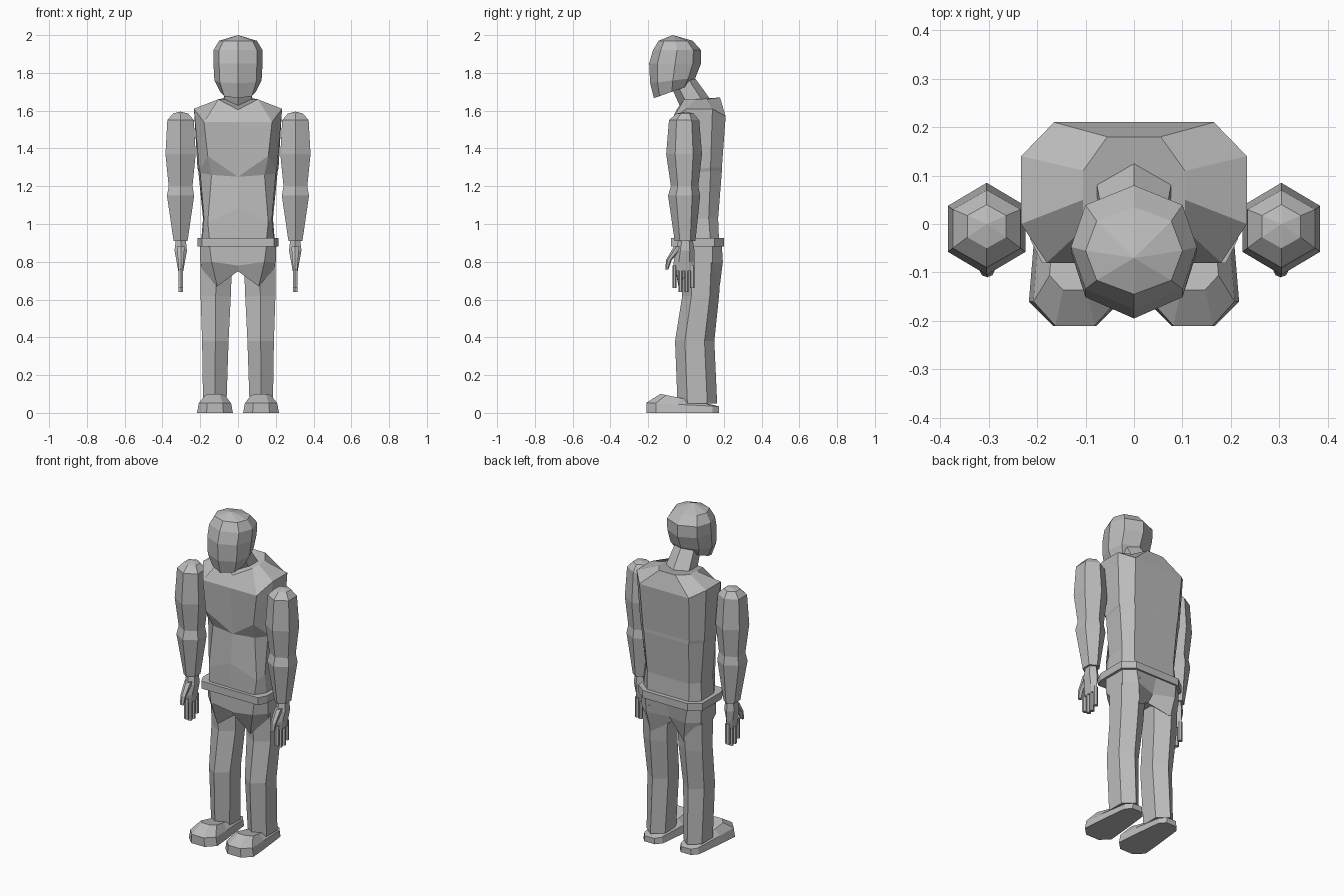
import bpy
import bmesh

cube = bpy.data.objects.get("Cube")
if cube:
    bpy.data.objects.remove(cube, do_unlink=True)

grey = bpy.data.materials.new("plain grey")
grey.use_nodes = True
shade = (0.5, 0.5, 0.5, 1)
grey.diffuse_color = shade
grey.node_tree.nodes["Principled BSDF"].inputs["Base Color"].default_value = shade


def loft(name, rings, side=1):
    """Skin a stack of closed rings given in hundredths; side -1 mirrors in x."""
    bm = bmesh.new()
    loops = [[bm.verts.new((side * x / 100, y / 100, z / 100)) for x, y, z in ring]
             for ring in rings]
    n = len(loops[0])
    for low, high in zip(loops, loops[1:]):
        for i in range(n):
            j = (i + 1) % n
            bm.faces.new((low[i], low[j], high[j], high[i]))
    bm.faces.new(loops[0])
    bm.faces.new(loops[-1])
    bmesh.ops.remove_doubles(bm, verts=bm.verts, dist=0.0005)
    bmesh.ops.recalc_face_normals(bm, faces=bm.faces)
    mesh = bpy.data.meshes.new(name)
    bm.to_mesh(mesh)
    bm.free()
    mesh.materials.append(grey)
    obj = bpy.data.objects.new(name, mesh)
    bpy.context.collection.objects.link(obj)


def whole(half):
    """Close a half ring running front to back by mirroring it."""
    return half + [(-x, y, z) for x, y, z in reversed(half) if x]


def hexagon(cx, rx, front, back, z, slope=0):
    """Six sided ring with a corner at the front and back."""
    mid, q = (front + back) / 2, (back - front) / 4
    pts = [(cx, front), (cx + rx, mid - q), (cx + rx, mid + q),
           (cx, back), (cx - rx, mid + q), (cx - rx, mid - q)]
    return [(x, y, z + slope * (y - mid)) for x, y in pts]


def octagon(rx, front, back, z, slope=0):
    """Eight sided ring with a corner at the front and back."""
    mid, r = (front + back) / 2, (back - front) / 2
    pts = [(0, front), (rx * .77, mid - r * .68), (rx, mid),
           (rx * .77, mid + r * .68), (0, back)]
    return whole([(x, y, z + slope * (y - mid)) for x, y in pts])


# Head, closed by a crown point, and neck
crown = [(0, -7, 200)] * 8
loft("head", [octagon(9.5, -17, 2, 170, .36), octagon(12.5, -19, 5, 176, .12),
              octagon(13, -19.5, 8, 185), octagon(13, -17.5, 8, 192),
              octagon(10, -14.5, 3.5, 197), crown])
loft("neck", [hexagon(0, 8, -2, 14, 162, .3), hexagon(0, 6.5, -8, 5, 175, .3)])

# Torso, from the collar down to the waist
loft("torso", [whole(half) for half in (
    [(0, -5, 160.5), (10.5, -1, 166), (10.5, 5, 166), (10.5, 11, 166), (5.5, 18, 167)],
    [(0, -8, 154), (18, -8, 154), (23.3, 0, 161), (23.3, 14, 161), (16.5, 21, 157)],
    [(0, -5, 125), (16, -8, 136), (20.5, 0, 128), (21.5, 13, 130), (15.5, 19, 130)],
    [(0, -5, 125), (14, -4, 126), (20, 0, 127), (21, 13, 128), (15, 19, 128)],
    [(0, -7, 108), (16, -5, 101), (18, 0, 103), (18.5, 12, 103), (14, 17, 103)],
    [(0, -6, 91), (15, -6, 91), (19, 0, 91), (19.5, 13, 91), (14, 17.5, 91)])])

# Belt and hips
belt = [(0, -8), (19, -8), (21.5, -3), (21.5, 15), (15, 20)]
loft("belt", [whole([(x, y, z) for x, y in belt]) for z in (88, 92.5)])
loft("hips", [whole(half) for half in (
    [(0, -6, 88), (15, -6, 88), (20, 0, 88), (20, 14, 88), (14, 19, 88), (0, 19, 88)],
    [(0, -6, 78), (14, -6, 80), (20, 0, 80), (20, 14, 80), (13, 19.5, 80), (0, 16, 79)],
    [(0, 0, 75), (11, -4, 67), (19, 2, 76), (19, 13, 76), (11, 18, 68), (0, 12, 75)])])

for label, side in (("left", 1), ("right", -1)):
    # Arm: wrist, forearm, elbow, upper arm, shoulder point
    loft(label + "_arm", [hexagon(30.4, *ring) for ring in (
        (3.7, -6, 5, 91), (7.2, -9.5, 7.5, 115), (6.3, -8, 6.5, 120),
        (8, -10.5, 8.5, 137), (7, -9, 7, 155), (4, -5, 4, 158.5), (0, 0, 0, 159.5))], side)

    # Hand, fingers and thumb
    loft(label + "_hand", [hexagon(30.3, *ring) for ring in (
        (1.3, -6.5, 4.5, 75), (2.2, -6.5, 4.5, 80), (3.3, -5.5, 4.5, 86),
        (2.6, -4, 3.5, 92))], side)
    for i, tip in enumerate((66, 64, 64, 66)):
        y = -6 + i * 3.1
        loft(f"{label}_finger_{i + 1}",
             [hexagon(30.3, 1.3, y - 1.1, y + 1.1, z) for z in (tip, 78)], side)
    loft(label + "_thumb", [hexagon(30.3, *ring) for ring in (
        (1.1, -11, -9.3, 76), (1.5, -10.5, -7.5, 81), (2, -6.5, -1, 88))], side)

    # Leg: ankle, shin, knee, thigh
    loft(label + "_leg", [hexagon(*ring) for ring in (
        (12.3, 6.2, -4.5, 16.5, 5), (12, 7, -5.8, 15, 38),
        (11.8, 8, -2, 17.5, 62), (11.5, 8.5, -3, 19, 84))], side)

    # Shoe with a rounded toe and a flat sole
    outline = [(-4.5, -21), (4.5, -21), (9.5, -16), (8.5, -4), (6.5, 14),
               (3.5, 17.5), (-3.5, 17.5), (-6.5, 14), (-8.5, -4), (-9.5, -16)]
    sole = [(12.2 + x, y, 0) for x, y in outline]
    edge = [(12.2 + x * .9, y, 4.3 - y * .05) for x, y in outline]
    upper = [(12.2 + x * .55, y * .6 - 1, 7.5 - y * .12) for x, y in outline]
    loft(label + "_shoe", [sole, edge, upper], side)
